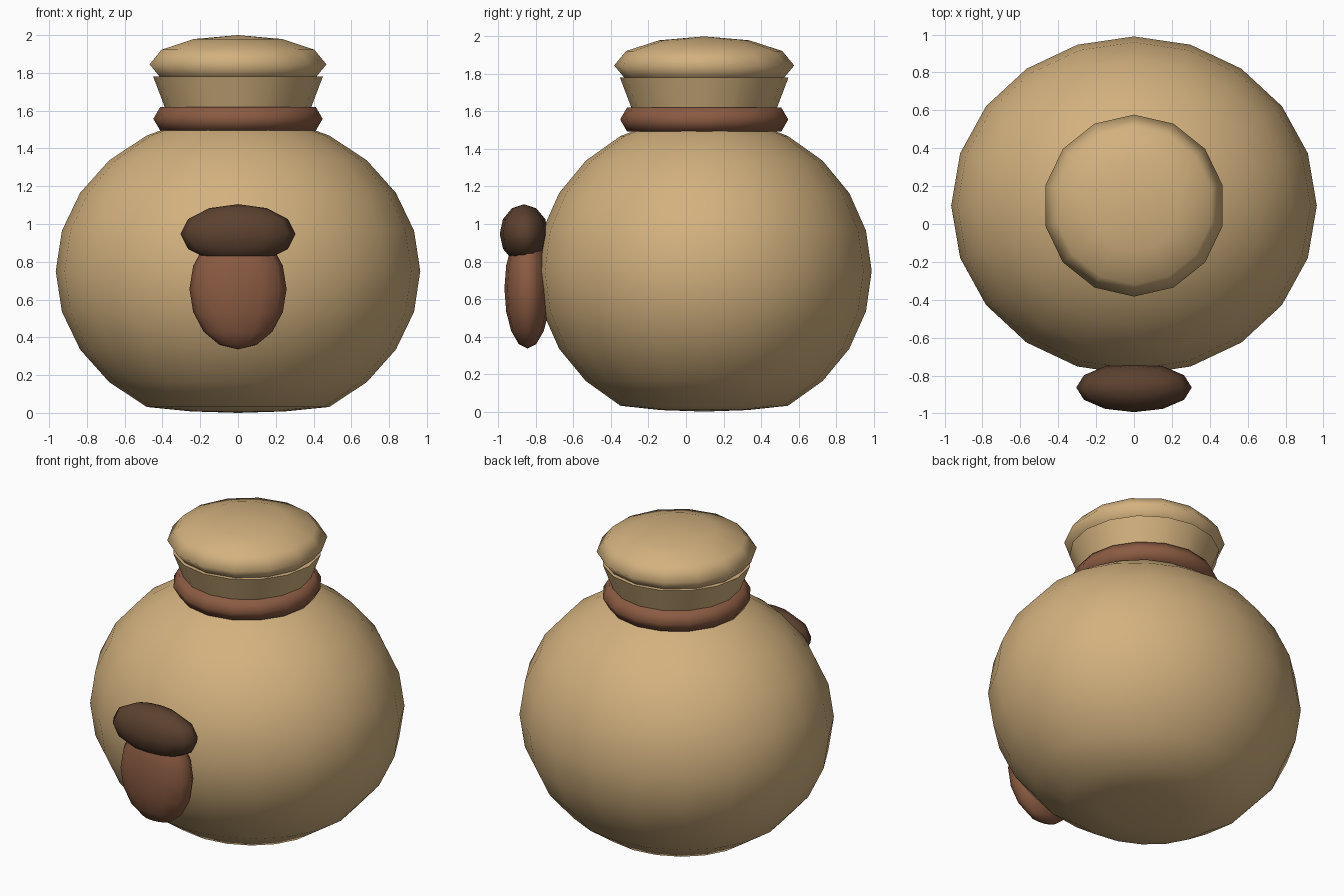
import bpy, math

if "Cube" in bpy.data.objects:
    bpy.data.objects.remove(bpy.data.objects["Cube"])

def material(name, rgb):
    m = bpy.data.materials.new(name)
    m.diffuse_color = (*rgb, 1)
    m.use_nodes = True
    m.node_tree.nodes["Principled BSDF"].inputs["Base Color"].default_value = m.diffuse_color
    return m

TAN = material("tan cloth", (0.65, 0.44, 0.21))
BROWN = material("brown leather", (0.26, 0.105, 0.055))
DARK = material("dark brown", (0.107, 0.053, 0.029))
CY = 0.097  # bag axis in y

def finish(name, mat, angle=180):
    o = bpy.context.object
    o.name = name
    o.data.materials.append(mat)
    bpy.ops.object.transform_apply(location=True, rotation=True, scale=True)
    bpy.ops.object.shade_smooth_by_angle(angle=math.radians(angle))
    return o

def ellipsoid(name, mat, loc, radii, segs, rings):
    bpy.ops.mesh.primitive_uv_sphere_add(segments=segs, ring_count=rings, radius=1, location=loc)
    o = bpy.context.object
    o.scale = radii
    # keep a vertex on the y axis
    o.rotation_euler.z = 0
    return finish(name, mat)

# Round bag body with a nearly flat base
body = ellipsoid("bag_body", TAN, (0, CY, 0.75), (0.965, 0.893, 0.83), 20, 12)
for v in body.data.vertices:
    if v.co.z < 0.03:
        v.co.z = 0.031 * (v.co.z + 0.08) / 0.111

# Tie around the neck
bpy.ops.mesh.primitive_torus_add(major_segments=16, minor_segments=6, major_radius=0.375,
                                 minor_radius=0.073, location=(0, CY, 1.557))
finish("neck_tie", BROWN)

# Flared neck
bpy.ops.mesh.primitive_cone_add(vertices=16, radius1=0.335, radius2=0.449, depth=0.30,
                                location=(0, CY, 1.63))
finish("flared_neck", TAN, 40)

# Puffed top
ellipsoid("bag_top", TAN, (0, CY, 1.845), (0.48, 0.48, 0.155), 14, 6)

# Acorn emblem on the front
ellipsoid("acorn_nut", BROWN, (0, -0.845, 0.656), (0.257, 0.123, 0.32), 12, 8)
ellipsoid("acorn_cap", DARK, (0, -0.863, 0.947), (0.305, 0.13, 0.158), 12, 6)
